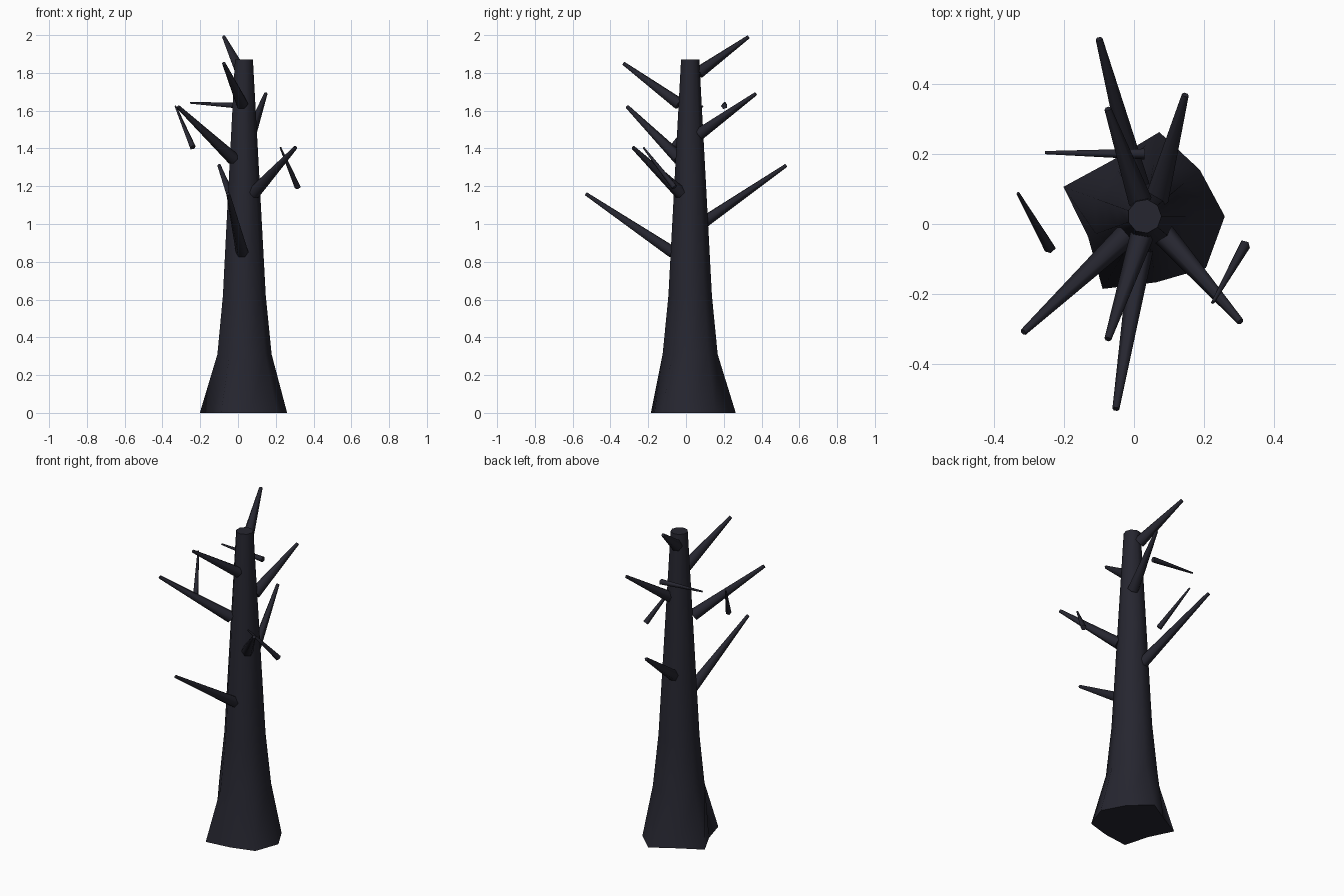
import bpy, bmesh, math
from mathutils import Vector

if "Cube" in bpy.data.objects:
    bpy.data.objects.remove(bpy.data.objects["Cube"])

bark = bpy.data.materials.new("dark bark")
bark.diffuse_color = (0.019, 0.019, 0.029, 1)
bark.use_nodes = True
bark.node_tree.nodes["Principled BSDF"].inputs["Base Color"].default_value = bark.diffuse_color


def loft(name, rings):
    """Skin a list of vertex rings, with smooth sides and flat end caps."""
    bm = bmesh.new()
    loops = [[bm.verts.new(p) for p in ring] for ring in rings]
    n = len(loops[0])
    for a, b in zip(loops, loops[1:]):
        for i in range(n):
            j = (i + 1) % n
            bm.faces.new((a[i], a[j], b[j], b[i])).smooth = True
    caps = [bm.faces.new(loops[0][::-1]), bm.faces.new(loops[-1])]
    for cap in caps:
        for e in cap.edges:
            e.smooth = False
    bmesh.ops.recalc_face_normals(bm, faces=bm.faces)
    me = bpy.data.meshes.new(name)
    bm.to_mesh(me)
    bm.free()
    me.materials.append(bark)
    ob = bpy.data.objects.new(name, me)
    bpy.context.collection.objects.link(ob)
    return ob


def limb(name, base, tip, r0, r1, sides=6):
    """Tapered stick from base to tip."""
    base, tip = Vector(base), Vector(tip)
    q = (tip - base).to_track_quat('Z', 'Y')
    rings = []
    for c, r in ((base, r0), (tip, r1)):
        rings.append([c + q @ Vector((r * math.cos(a), r * math.sin(a), 0))
                      for a in (math.tau * i / sides for i in range(sides))])
    loft(name, rings)


# Trunk: nine sides, uneven flared foot
foot = [.23, .207, .245, .185, .247, .172, .24, .192, .23]
levels = [(0, foot), (.31, [.148] * 9), (.62, [.117] * 9),
          (1.25, [.083] * 9), (1.87, [.049] * 9)]
loft("trunk", [[(.03 + r * math.cos(math.tau * i / 9),
                 .022 + r * math.sin(math.tau * i / 9), z)
                for i, r in enumerate(radii)] for z, radii in levels])

# Main branches
branches = [
    ((.022, -.07, .85), (-.052, -.53, 1.16)),
    ((.02, .08, 1.0), (-.10, .53, 1.31)),
    ((.085, -.03, 1.165), (.305, -.28, 1.405)),
    ((-.025, -.035, 1.345), (-.317, -.31, 1.62)),
    ((.065, .07, 1.475), (.147, .37, 1.69)),
    ((.022, -.035, 1.635), (-.075, -.33, 1.85)),
    ((.018, .065, 1.80), (-.075, .33, 1.99)),
]
for i, (a, b) in enumerate(branches):
    limb(f"branch_{i + 1}", a, b, .034, .01)

# Thin twigs standing clear of the trunk
twigs = [
    ((-.24, -.07, 1.405), (-.332, .088, 1.625)),
    ((.317, -.06, 1.195), (.225, -.225, 1.405)),
    ((.03, .202, 1.625), (-.255, .205, 1.642)),
]
for i, (a, b) in enumerate(twigs):
    limb(f"twig_{i + 1}", a, b, .017, .005, 5)
